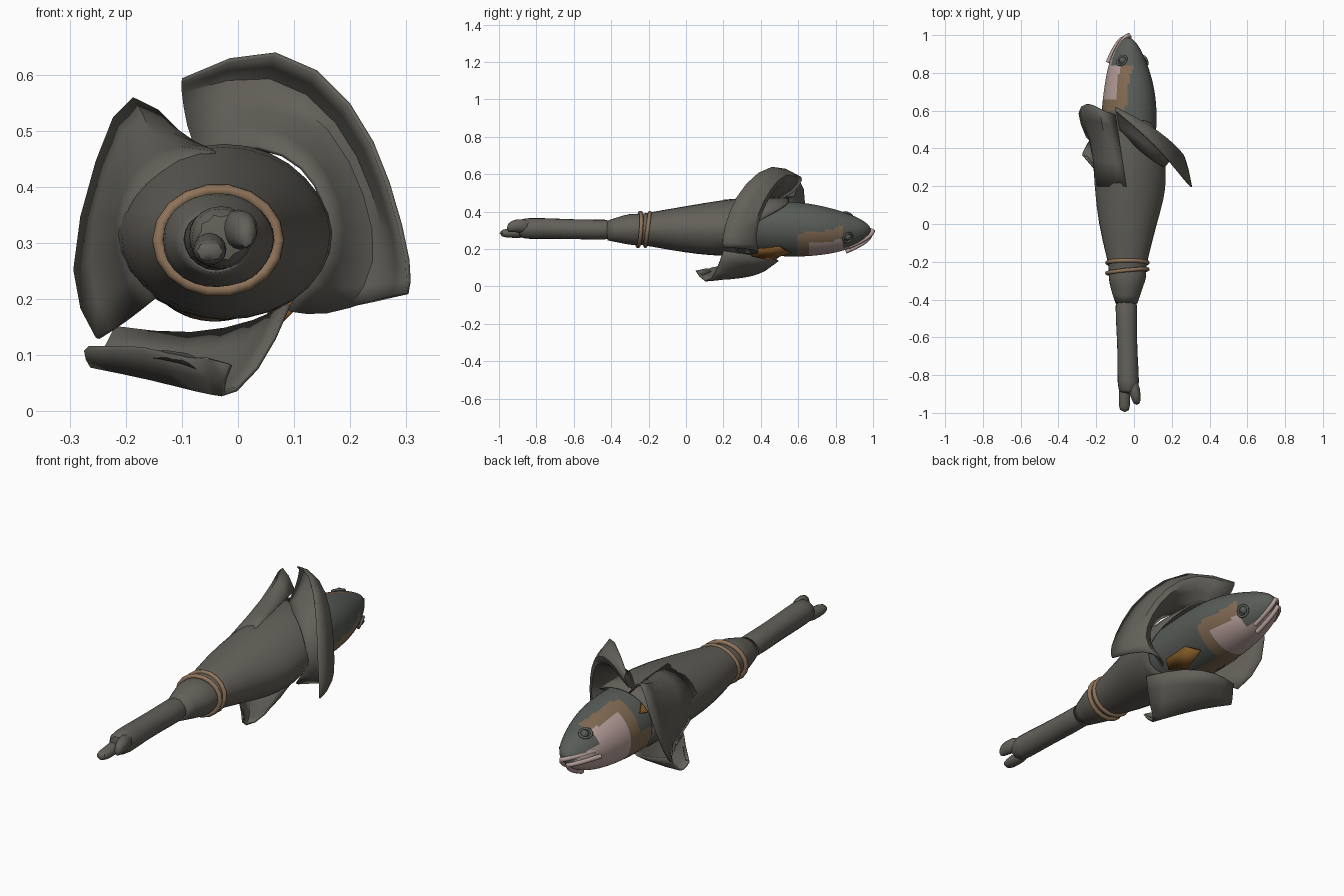
import bpy, bmesh, math, random
from mathutils import Vector

random.seed(4)
if "Cube" in bpy.data.objects:
    bpy.data.objects.remove(bpy.data.objects["Cube"])


def material(name, *rgb):
    mat = bpy.data.materials.new(name)
    mat.use_nodes = True
    mat.diffuse_color = (*rgb, 1)
    mat.node_tree.nodes["Principled BSDF"].inputs["Base Color"].default_value = (*rgb, 1)
    return mat


CLOTH = material("grey cloth", .125, .118, .1)
SKIN = material("fish grey", .098, .108, .096)
BROWN = material("belly brown", .22, .145, .085)
PALE = material("pale pink", .46, .34, .32)
FIN = material("fin orange", .22, .1, .02)
ROPE = material("rope tan", .27, .17, .1)

UP = Vector((1, 0, 1)).normalized()       # the fish lies rolled: its back points this way
SIDE = Vector((-1, 0, 1)).normalized()


def spot(y, u, v):
    """Point in the rolled frame of the fish head."""
    return Vector((-.035, y, .29)) + UP * u + SIDE * v


def build(name, verts, faces, mats, levels=1, thick=0, rule=None):
    mesh = bpy.data.meshes.new(name)
    mesh.from_pydata(verts, [], faces)
    bm = bmesh.new()
    bm.from_mesh(mesh)
    bmesh.ops.recalc_face_normals(bm, faces=bm.faces)
    bm.to_mesh(mesh)
    bm.free()
    obj = bpy.data.objects.new(name, mesh)
    bpy.context.collection.objects.link(obj)
    for mat in mats:
        mesh.materials.append(mat)
    bpy.ops.object.select_all(action='DESELECT')
    bpy.context.view_layer.objects.active = obj
    obj.select_set(True)
    if levels:
        mod = obj.modifiers.new("smooth", 'SUBSURF')
        mod.levels = levels
        mod.boundary_smooth = 'PRESERVE_CORNERS'
        bpy.ops.object.modifier_apply(modifier=mod.name)
    if thick:
        mod = obj.modifiers.new("thickness", 'SOLIDIFY')
        mod.thickness = thick
        mod.offset = 0
    if rule:
        for face in obj.data.polygons:
            face.material_index = rule(face.center)
    bpy.ops.object.shade_smooth_by_angle(angle=math.radians(40))
    return obj


def loft(name, rows, mats, sides=14, rough=0, ends=True, shift=None, a=None, b=None, **kw):
    """Rings along y; each row is y, centre x, centre z, two radii, in hundredths."""
    a, b = a or Vector((1, 0, 0)), b or Vector((0, 0, 1))
    verts, faces = [], []
    for i, row in enumerate(rows):
        y, cx, cz, ra, rb = (n / 100 for n in row)
        for k in range(sides):
            t = math.tau * k / sides
            r = 1 + random.uniform(-rough, rough)
            p = Vector((cx, y, cz)) + a * ra * r * math.cos(t) + b * rb * r * math.sin(t)
            p.y += shift(i, t) if shift else 0
            verts.append(p)
    for i in range(len(rows) - 1):
        for k in range(sides):
            n = (k + 1) % sides
            faces.append([i * sides + k, i * sides + n, (i + 1) * sides + n, (i + 1) * sides + k])
    if ends:
        faces += [list(range(sides)), list(range(len(verts) - sides, len(verts)))]
    return build(name, verts, faces, mats, **kw)


def sheet(name, rows, levels=1):
    """Thin cloth patch through a small grid of points, in hundredths."""
    w = len(rows[0])
    verts = [Vector(p) / 100 for row in rows for p in row]
    faces = [[i * w + k, i * w + k + 1, (i + 1) * w + k + 1, (i + 1) * w + k]
             for i in range(len(rows) - 1) for k in range(w - 1)]
    return build(name, verts, faces, [CLOTH], levels, .008)


def tube(name, points, radius, mat, cyclic=False):
    curve = bpy.data.curves.new(name, 'CURVE')
    curve.dimensions = '3D'
    curve.bevel_depth = radius
    curve.bevel_resolution = 2
    curve.use_fill_caps = True
    spline = curve.splines.new('POLY')
    spline.points.add(len(points) - 1)
    for dot, p in zip(spline.points, points):
        dot.co = (*p, 1)
    spline.use_cyclic_u = cyclic
    spline.use_smooth = True
    curve.materials.append(mat)
    obj = bpy.data.objects.new(name, curve)
    bpy.context.collection.objects.link(obj)


# Fish body, painted by height above the belly
def fish_paint(c):
    u = (c - Vector((-.03, 0, .295))).dot(UP)
    if c.y > .83:
        return 2 if u < -.035 else 0
    if .66 < c.y and u < .035:
        return 2
    if .58 < c.y and u < .095 or u < -.085:
        return 1
    return 0


loft("fish_body", [(5, -3, 31, 11, 10), (25, -3, 31, 15, 13), (45, -3, 31, 16, 14),
                   (60, -2.5, 30.5, 16, 14.5), (72, -2.5, 30, 14.5, 13), (82, -3, 29.5, 12, 11),
                   (90, -3.5, 29.5, 9, 8), (95, -3.5, 29.5, 6.5, 5), (99, -4, 29.5, 3, 2)],
     [SKIN, BROWN, PALE], a=UP, b=SIDE, levels=2, rule=fish_paint)

# Lips around the open mouth
for name, drop, reach in (("upper_lip", -.015, 1), ("lower_lip", -.05, .985)):
    bend = [spot(reach - .13 * abs(s) ** 1.6, drop + .025 - .05 * abs(s), .072 * s)
            for s in (n / 6 for n in range(-6, 7))]
    tube(name, bend, .011, PALE)

# Eyes, pectoral fins and gill edges on both sides
for s, label in ((1, "upper"), (-1, "lower")):
    ring = [spot(.865 + .024 * math.cos(t), .045 + .024 * math.sin(t),
                 s * (.086 - .012 * math.cos(t) - .008 * math.sin(t)))
            for t in (math.tau * k / 12 for k in range(12))]
    tube(label + "_eye_rim", ring, .006, SKIN, True)
    bpy.ops.mesh.primitive_uv_sphere_add(segments=12, ring_count=8, radius=.02,
                                         location=spot(.865, .045, s * .078))
    eye = bpy.context.object
    eye.name = label + "_eye"
    eye.data.materials.append(SKIN)
    bpy.ops.object.shade_smooth()
    fin = [spot(y, u, s * v) for y, u, v in ((.56, -.01, .145), (.5, .045, .155), (.37, .04, .17),
                                             (.35, -.01, .17), (.44, -.05, .155))]
    build(label + "_fin", fin, [range(5)], [FIN], 0, .009)

# Wrapped cloth tube, cut back on the open side
def open_side(i, t):
    cut = max(0, math.cos(t + math.pi / 4))
    return -.3 * cut * max(0, i - 5) / 3


loft("cloth_wrap", [(-42, -4, 30, 5.5, 5), (-33, -4, 30.5, 8.5, 7.5), (-28, -3.5, 30.5, 10, 8.5),
                    (-24, -3.5, 30.5, 9.5, 8), (-19, -3.5, 30.5, 10.5, 9), (0, -3.5, 30.5, 15.5, 12.5),
                    (20, -2.5, 31.5, 18.5, 14.8), (38, -2.5, 32, 19.5, 16),
                    (55, -2.5, 32, 19, 15.5)],
     [CLOTH], rough=.035, ends=False, shift=open_side, thick=.008)

# Rope turns
for n, y in enumerate((-.205, -.25)):
    loop = [(-.035 + .107 * math.cos(t), y + .012 * math.sin(t + n), .305 + .09 * math.sin(t))
            for t in (math.tau * k / 18 for k in range(18))]
    tube(f"rope_turn_{n}", loop, .011, ROPE, True)

# Tail handle and its two torn ends
loft("handle", [(-90, -3, 31, 5, 5), (-85, -3, 31, 6.5, 6.2), (-70, -3.5, 31, 5.5, 5.7),
                (-50, -4, 30.5, 5.8, 5.6), (-36, -4, 30.5, 6.5, 6)], [CLOTH], sides=10, rough=.05)
loft("handle_tip_long", [(-100, -5, 28.5, 3.2, 2.2), (-93, -5, 28.5, 3.2, 2.8), (-84, -5, 29.5, 3.5, 4)],
     [CLOTH], sides=8, rough=.06)
loft("handle_tip_short", [(-96, 1.5, 31, 1.5, 2.5), (-92, 1, 33, 3.2, 3.8), (-82, -1, 32, 4, 4.5)],
     [CLOTH], sides=8, rough=.06)

# Flared flap on the right
sheet("right_flap", [
    [(-4, 20, 46), (-14, 20, 43), (-20, 20, 37), (-20, 20, 29), (-15, 20, 20)],
    [(-8, 45, 48), (-15, 46, 51), (-22, 48, 43), (-24, 48, 27), (-20, 42, 16)],
    [(-10, 58, 48), (-19, 61, 60), (-25, 65, 46), (-31, 60, 23), (-25, 46, 13)]])

# Collar peeled back over the left side
sheet("left_flap", [
    [(-7, 48, 46), (4, 38, 48), (12, 32, 44), (16, 30, 37), (16, 30, 28), (9, 32, 18)],
    [(-9, 58, 50), (5, 50, 56), (15, 44, 49), (21, 38, 38), (23, 36, 27), (15, 40, 17)],
    [(-10, 63, 58), (7, 56, 62), (19, 48, 52), (25, 42, 39), (28, 38, 25), (25, 38, 20)],
    [(-10, 60, 59), (7, 46, 67), (21, 31, 55), (27, 23, 41), (31, 19, 25), (30, 20, 21)]])

# Belly flap curled under
sheet("belly_flap", [
    [(9, 20, 19), (4, 42, 16), (-8, 52, 13), (-22, 46, 15)],
    [(4, 16, 7), (0, 28, 6), (-12, 43, 7), (-25, 42, 9)],
    [(-5, 11, 0), (-8, 18, 1), (-16, 30, 4), (-26, 40, 7)],
    [(0, 3, 11), (-8, 12, 12), (-16, 22, 13), (-28, 36, 12)],
    [(-3, 9, 6), (-10, 16, 9), (-17, 26, 10), (-25, 36, 11)]])
